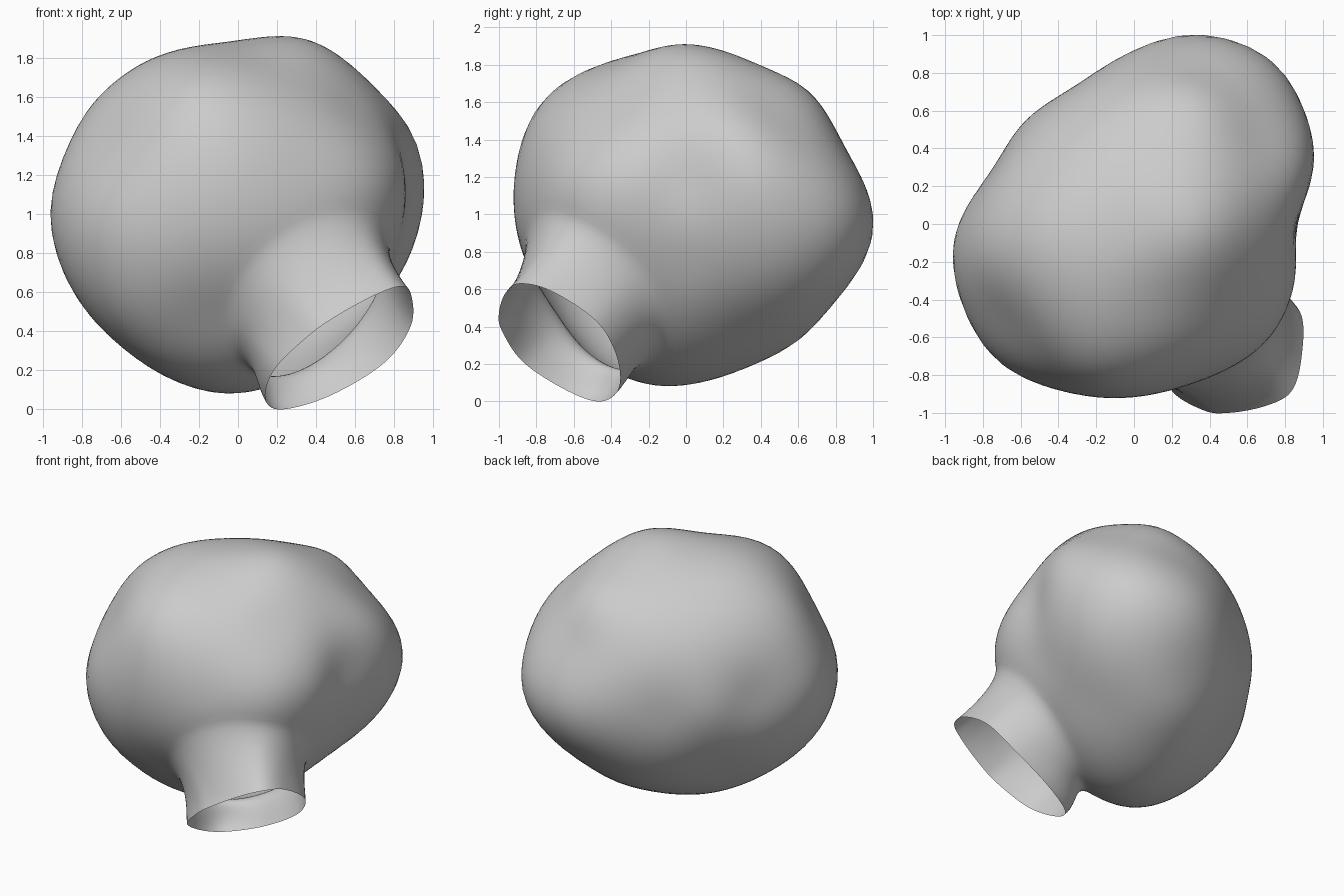
import bpy, bmesh, math
from mathutils import Vector

if "Cube" in bpy.data.objects:
    bpy.data.objects.remove(bpy.data.objects["Cube"])

C = Vector((0, 0, 1))

# Landmark points on the bulbous body
BODY = [
    (.35, -.05, 1.89), (-.05, 0, 1.88), (-.43, -.12, 1.80), (.1, -.4, 1.80), (.15, .45, 1.77),
    (-.2, -.69, 1.67), (-.48, -.52, 1.64), (.71, .03, 1.63), (.35, .65, 1.65),
    (-.35, .35, 1.68), (.68, .46, 1.55), (.57, -.37, 1.58), (.32, -.63, 1.57),
    (-.76, -.15, 1.54), (-.68, -.52, 1.38), (-.25, -.88, 1.32), (.3, -.83, 1.22),
    (.70, -.61, 1.17), (.85, -.25, 1.2), (.86, 0, 1.2), (.95, .35, 1.2),
    (.89, .62, 1.1), (.73, .86, 1.0), (.3, 1.0, .92), (.35, .83, 1.38),
    (0, .92, .97), (-.3, .74, 1.0), (-.59, .53, 1.0), (-.76, .27, 1.08),
    (-.95, -.08, 1.03), (-.9, -.45, .97), (-.72, -.72, 1.0), (-.4, -.88, 1.02),
    (.88, .28, 1.43), (-.81, -.1, .57), (-.59, -.2, .315), (-.05, -.15, .085),
    (.1, .38, .205), (.2, .81, .55), (-.5, .35, .5), (-.6, -.63, .5),
    (-.15, -.7, .48), (.79, .55, .67), (.55, .28, .38), (.8, 0, .75),
    (-.35, -.47, .24), (.64, .71, 1.39), (-.2, -.81, 1.53), (.15, .61, .335),
    (-.35, -.2, .16),
]
# Open rim of the neck
RIM = [(.83, -.89, .63), (.69, -.965, .58), (.5, -1, .475), (.365, -.985, .38), (.19, -.87, .21),
       (.14, -.64, .06), (.22, -.46, 0), (.47, -.36, .07), (.75, -.37, .24),
       (.885, -.48, .43), (.885, -.72, .59)]


def solve(a, b):
    """Gaussian elimination with pivoting."""
    n = len(b)
    m = [row[:] + [v] for row, v in zip(a, b)]
    for i in range(n):
        p = max(range(i, n), key=lambda k: abs(m[k][i]))
        m[i], m[p] = m[p], m[i]
        for k in range(i + 1, n):
            f = m[k][i] / m[i][i]
            for j in range(i, n + 1):
                m[k][j] -= f * m[i][j]
    x = [0] * n
    for i in reversed(range(n)):
        x[i] = (m[i][n] - sum(m[i][j] * x[j] for j in range(i + 1, n))) / m[i][i]
    return x


def kernel(a, b):
    return math.sqrt((a - b).length_squared + .05)


# Smooth radius field through the landmarks
offsets = [Vector(p) - C for p in BODY]
dirs = [o.normalized() for o in offsets]
weights = solve([[kernel(a, b) for b in dirs] for a in dirs],
                [o.length - .95 for o in offsets])


def body_point(d):
    return C + d * (.95 + sum(w * kernel(d, q) for w, q in zip(weights, dirs)))


def closed_curve(points, per_span):
    """Closed Catmull-Rom curve."""
    pts, out = [Vector(p) for p in points], []
    n = len(pts)
    for i in range(n):
        a, b, c, d = (pts[(i + k - 1) % n] for k in range(4))
        for s in range(per_span):
            t = s / per_span
            out.append(.5 * (2 * b + (c - a) * t + (2 * a - 5 * b + 4 * c - d) * t * t
                             + (3 * b - a - 3 * c + d) * t ** 3))
    return out


rim = closed_curve(RIM, 8)
axis = (sum(rim, Vector()) / len(rim) - C).normalized()
BODY_RINGS, NECK_RINGS = 48, 14

# Each column runs from the far pole over the body and out along the neck
bm = bmesh.new()
pole = bm.verts.new(body_point(-axis))
columns = []
for r in rim:
    side = (r - C) - axis * (r - C).dot(axis)
    side.normalize()
    end = math.radians(35.5 + 4 * side.z)  # the neck flares wider on top

    def at(theta):
        return body_point(axis * math.cos(theta) + side * math.sin(theta))

    col = [at(math.pi + (end - math.pi) * i / BODY_RINGS) for i in range(1, BODY_RINGS + 1)]
    p0 = col[-1]
    t0 = (at(end - .02) - at(end + .02)).normalized() * .36
    t1 = axis * .36
    for i in range(1, NECK_RINGS + 1):
        t = i / NECK_RINGS
        col.append(p0 * (2 * t**3 - 3 * t**2 + 1) + t0 * (t**3 - 2 * t**2 + t)
                   + r * (3 * t**2 - 2 * t**3) + t1 * (t**3 - t**2))
    columns.append([bm.verts.new(p) for p in col])

for k, a in enumerate(columns):
    b = columns[(k + 1) % len(columns)]
    bm.faces.new((pole, a[0], b[0]))
    for i in range(len(a) - 1):
        bm.faces.new((a[i], a[i + 1], b[i + 1], b[i]))
bmesh.ops.recalc_face_normals(bm, faces=bm.faces[:])
for f in bm.faces:
    f.smooth = True

mesh = bpy.data.meshes.new("bulb_with_open_neck")
bm.to_mesh(mesh)
bm.free()
bulb = bpy.data.objects.new("bulb_with_open_neck", mesh)
bpy.context.collection.objects.link(bulb)
